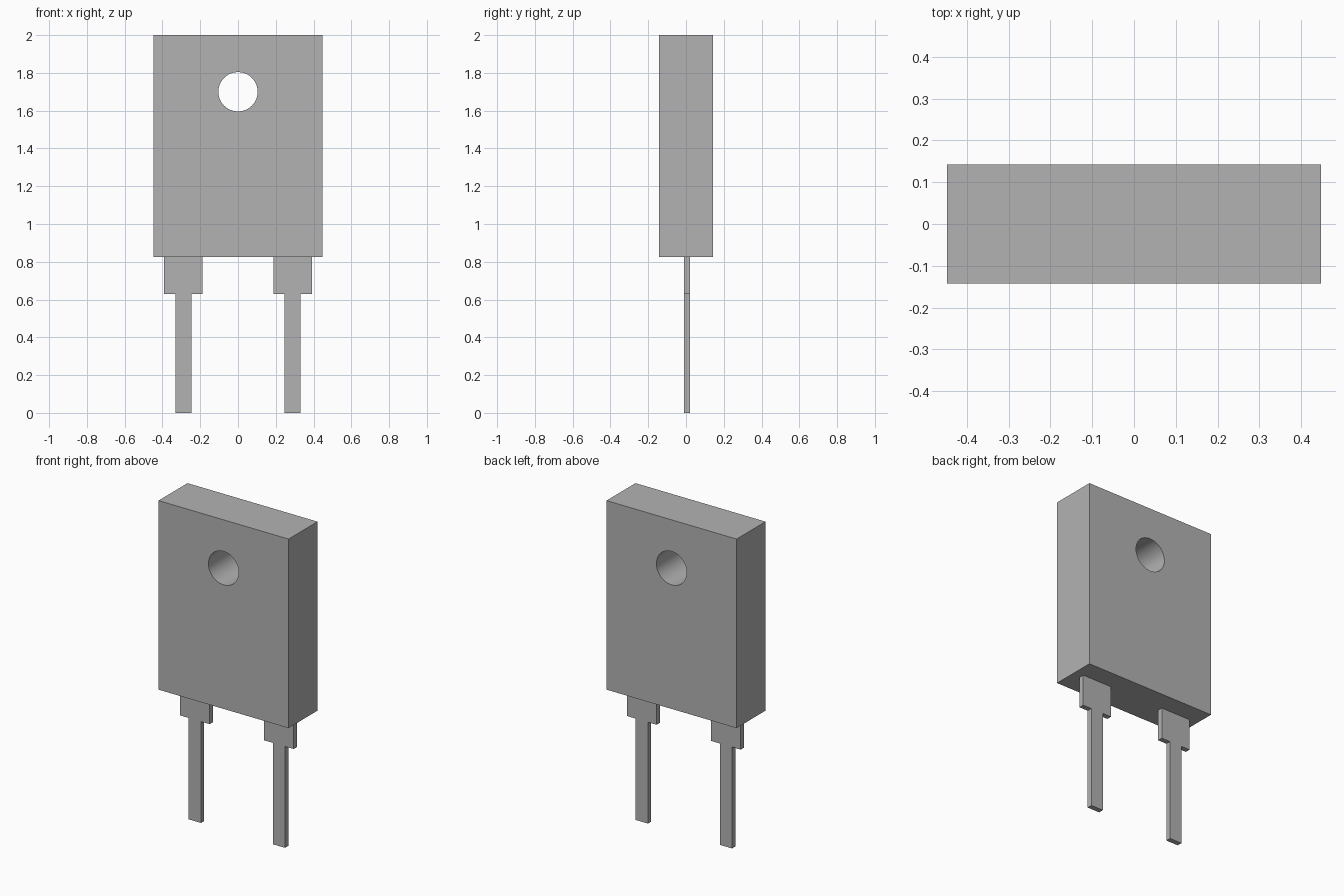
import bpy, bmesh
from math import cos, sin, pi, radians

cube = bpy.data.objects.get("Cube")
if cube:
    bpy.data.objects.remove(cube, do_unlink=True)

grey = bpy.data.materials.new("grey")
grey.use_nodes = True
grey.diffuse_color = (0.45, 0.45, 0.45, 1)
grey.node_tree.nodes["Principled BSDF"].inputs["Base Color"].default_value = grey.diffuse_color


def extrude_profile(name, loops, y_front, y_back):
    """Fill closed XZ loops (outline and holes) and extrude them along y."""
    bm = bmesh.new()
    for loop in loops:
        verts = [bm.verts.new((x, y_front, z)) for x, z in loop]
        for i, v in enumerate(verts):
            bm.edges.new((verts[i - 1], v))
    bmesh.ops.triangle_fill(bm, edges=bm.edges[:], use_beauty=True, normal=(0, -1, 0))
    result = bmesh.ops.extrude_face_region(bm, geom=bm.faces[:], use_keep_orig=True)
    moved = [g for g in result["geom"] if isinstance(g, bmesh.types.BMVert)]
    bmesh.ops.translate(bm, verts=moved, vec=(0, y_back - y_front, 0))
    bmesh.ops.recalc_face_normals(bm, faces=bm.faces[:])
    mesh = bpy.data.meshes.new(name)
    bm.to_mesh(mesh)
    bm.free()
    mesh.materials.append(grey)
    obj = bpy.data.objects.new(name, mesh)
    bpy.context.collection.objects.link(obj)
    return obj


# Package body with a round mounting hole
W, BOTTOM, TOP = 0.447, 0.825, 2.0
outline = [(-W, BOTTOM), (W, BOTTOM), (W, TOP), (-W, TOP)]
SIDES, R, HOLE_Z = 64, 0.104, 1.7
hole = [(R * cos(2 * pi * i / SIDES), HOLE_Z + R * sin(2 * pi * i / SIDES))
        for i in range(SIDES)]
body = extrude_profile("body", [outline, hole], -0.142, 0.142)
bpy.context.view_layer.objects.active = body
body.select_set(True)
bpy.ops.object.shade_smooth_by_angle(angle=radians(30))

# Flat leads: wide shoulder below the body, narrow pin to the ground
CENTRE, SHOULDER, PIN, STEP = 0.289, 0.102, 0.042, 0.63
half = [(PIN, 0), (PIN, STEP), (SHOULDER, STEP), (SHOULDER, BOTTOM)]
for name, side in (("left_lead", 1), ("right_lead", -1)):
    loop = half + [(-x, z) for x, z in reversed(half)]
    extrude_profile(name, [[(x + side * CENTRE, z) for x, z in loop]], -0.011, 0.021)
